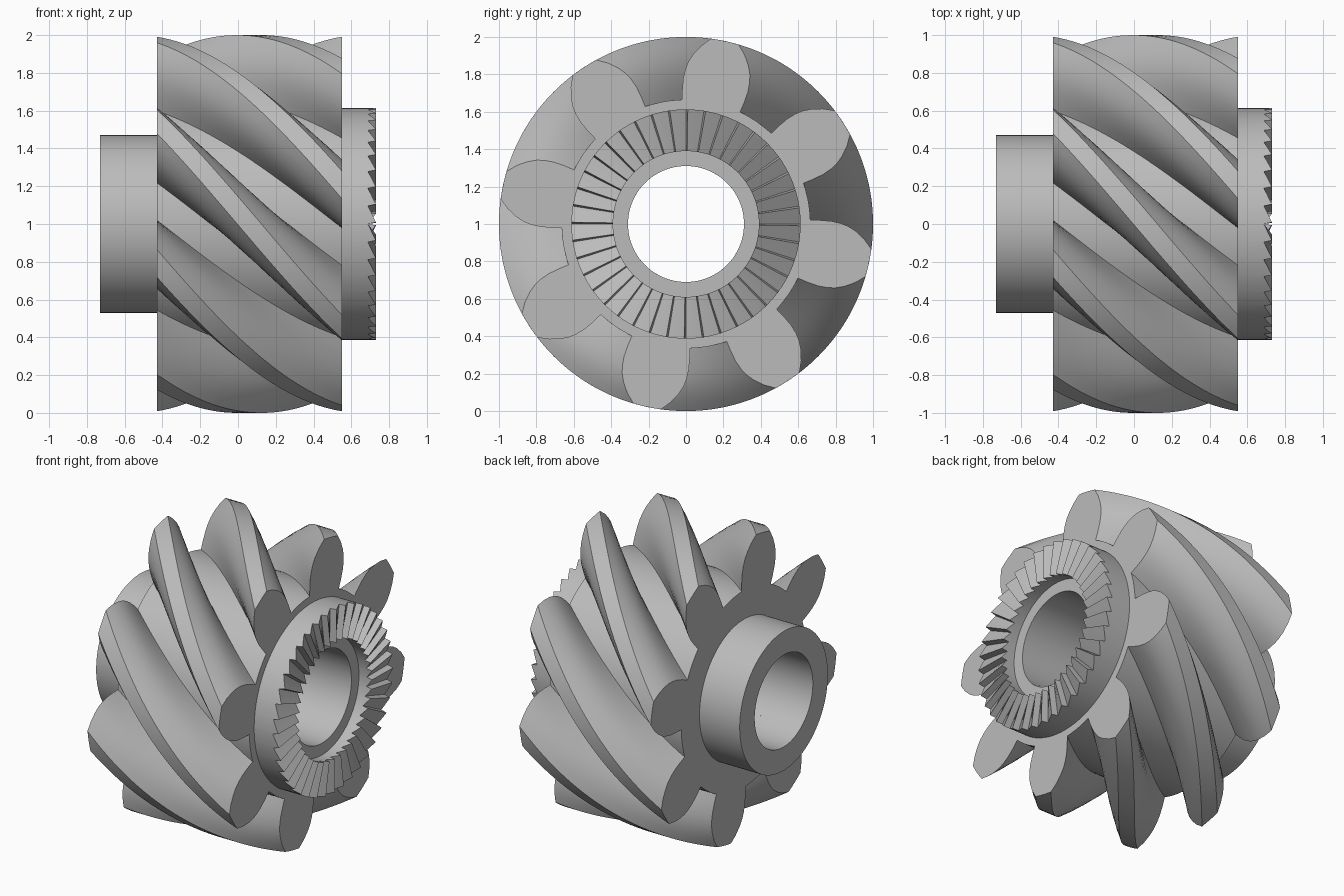
import bpy
import bmesh
from math import radians, cos, sin

if "Cube" in bpy.data.objects:
    bpy.data.objects.remove(bpy.data.objects["Cube"])

grey = bpy.data.materials.new("steel_grey")
grey.use_nodes = True
colour = (0.5, 0.5, 0.5, 1)
grey.diffuse_color = colour
grey.node_tree.nodes["Principled BSDF"].inputs["Base Color"].default_value = colour

BORE = 0.31


def point(x, radius, angle):
    """Position around the gear axis, which runs along x at height 1."""
    a = radians(angle)
    return (x, radius * cos(a), 1 + radius * sin(a))


def closed_grid(name, loops):
    """Skin loops of points into a solid that wraps round in both directions."""
    bm = bmesh.new()
    rows = [[bm.verts.new(p) for p in loop] for loop in loops]
    for i, row in enumerate(rows):
        after = rows[(i + 1) % len(rows)]
        for j in range(len(row)):
            k = (j + 1) % len(row)
            bm.faces.new((row[j], row[k], after[k], after[j]))
    bmesh.ops.recalc_face_normals(bm, faces=bm.faces)
    mesh = bpy.data.meshes.new(name)
    bm.to_mesh(mesh)
    bm.free()
    mesh.materials.append(grey)
    obj = bpy.data.objects.new(name, mesh)
    bpy.context.collection.objects.link(obj)
    bpy.ops.object.select_all(action="DESELECT")
    obj.select_set(True)
    bpy.context.view_layer.objects.active = obj
    bpy.ops.object.shade_smooth_by_angle(angle=radians(20))
    return obj


# Helical gear: one tooth outline (angle, radius), repeated and twisted along x
TEETH, TWIST, STEPS = 8, 66, 48
LEFT, RIGHT = -0.43, 0.55
flank = [(13.8, 0.665), (13.6, 0.72), (13.1, 0.78), (12.2, 0.83),
         (11.1, 0.87), (9.5, 0.91), (7.1, 0.957), (4.3, 1.0)]
tooth = [(-a, r) for a, r in flank] + [(-1.5, 1.0), (1.5, 1.0)] + flank[::-1]
tooth += [(13.8 + 17.4 * t / 6, 0.665) for t in range(1, 6)]
outline = [(78 + a + i * 360 / TEETH, r) for i in range(TEETH) for a, r in tooth]

stations = [s / STEPS for s in range(STEPS + 1)]
loops = []
for t in stations:
    x = LEFT + (RIGHT - LEFT) * t
    loops.append([point(x, r, a + TWIST * (t - 1)) for a, r in outline])
for t in reversed(stations):
    x = LEFT + (RIGHT - LEFT) * t
    loops.append([point(x, BORE, a + TWIST * (t - 1)) for a, r in outline])
closed_grid("helical_gear", loops)

# Plain hub
hub = [(-0.73, BORE), (-0.73, 0.47), (LEFT, 0.47), (LEFT, BORE)]
closed_grid("hub", [[point(x, r, a * 3) for x, r in hub] for a in range(120)])

# Ratchet ring: sawtooth end face around a recessed step
RATCHET = 40
pitch = 360 / RATCHET
columns = []
for i in range(RATCHET):
    for part, height in ((0, 0.688), (0.3, 0.702), (0.6, 0.716), (0.9, 0.73)):
        section = [(RIGHT, BORE), (0.63, BORE), (0.63, 0.39),
                   (height, 0.39), (height, 0.613), (RIGHT, 0.613)]
        columns.append([point(x, r, (i + part) * pitch) for x, r in section])
closed_grid("ratchet_ring", columns)
